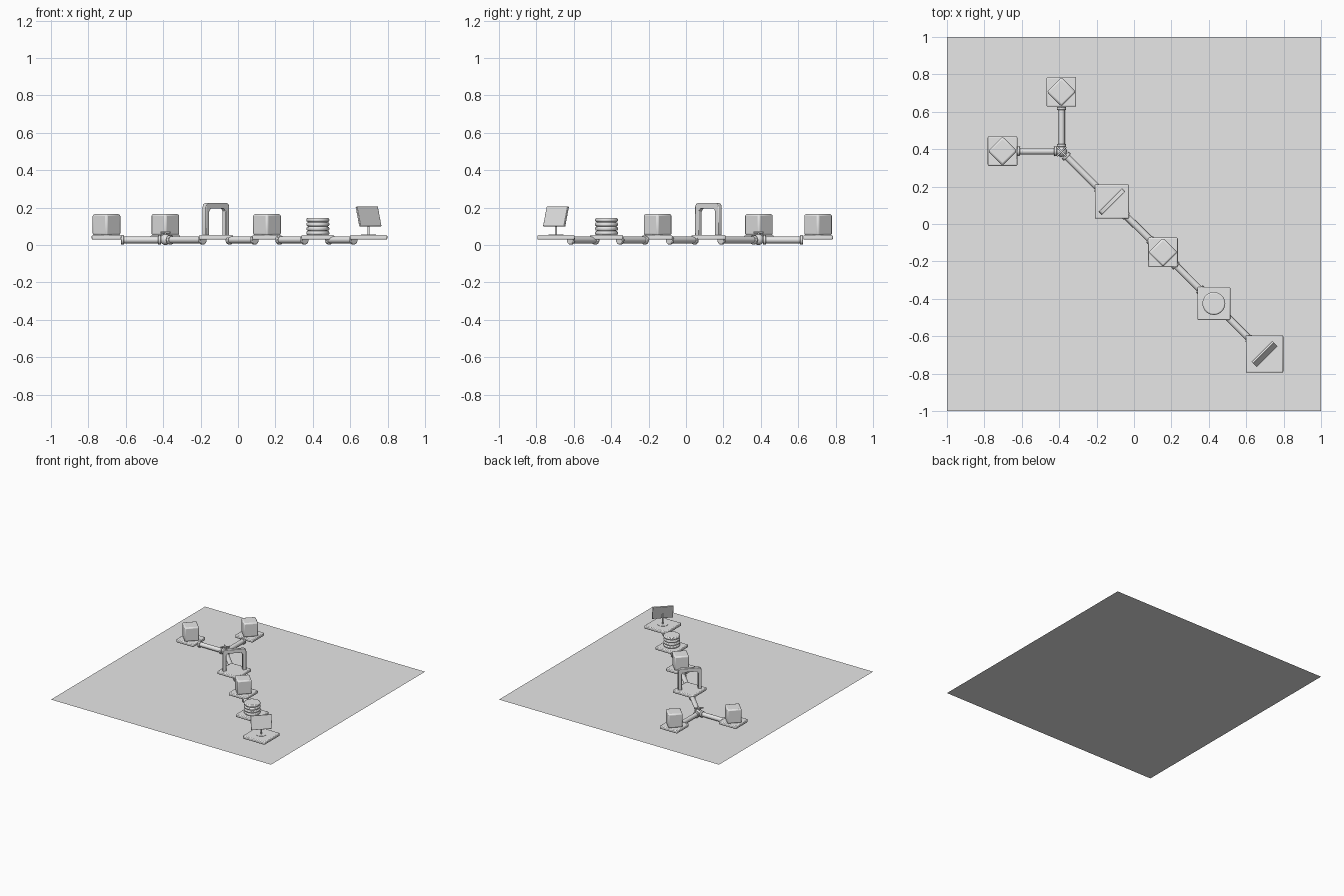
import bpy
import bmesh
import math
from mathutils import Vector, Matrix

if "Cube" in bpy.data.objects:
    bpy.data.objects.remove(bpy.data.objects["Cube"], do_unlink=True)

GREY = (0.8, 0.8, 0.8, 1)
grey = bpy.data.materials.new("light_grey")
grey.use_nodes = True
grey.diffuse_color = GREY
grey.node_tree.nodes["Principled BSDF"].inputs["Base Color"].default_value = GREY

DIAG = math.radians(45)
PAD_BOTTOM, PAD_TOP = 0.028, 0.053
PIPE_Z = 0.027


def finish(bm, name, loc=(0, 0, 0), rot=(0, 0, 0), bevel=0, segments=2):
    bmesh.ops.recalc_face_normals(bm, faces=bm.faces)
    mesh = bpy.data.meshes.new(name)
    bm.to_mesh(mesh)
    bm.free()
    mesh.materials.append(grey)
    obj = bpy.data.objects.new(name, mesh)
    bpy.context.collection.objects.link(obj)
    obj.location, obj.rotation_euler = loc, rot
    if bevel:
        mod = obj.modifiers.new("rounded_edges", "BEVEL")
        mod.width, mod.segments = bevel, segments
    bpy.ops.object.select_all(action="DESELECT")
    obj.select_set(True)
    bpy.context.view_layer.objects.active = obj
    bpy.ops.object.shade_smooth_by_angle(angle=math.radians(35))
    return obj


def box(name, size, loc, rot=(0, 0, 0), bevel=0.004):
    bm = bmesh.new()
    bmesh.ops.create_cube(bm, size=1, matrix=Matrix.Diagonal((*size, 1)))
    return finish(bm, name, loc, rot, bevel)


def cylinder(name, radius, start, end, bevel=0, sides=24):
    start, end = Vector(start), Vector(end)
    axis = end - start
    bm = bmesh.new()
    bmesh.ops.create_cone(bm, cap_ends=True, segments=sides, radius1=radius,
                          radius2=radius, depth=axis.length)
    turn = axis.to_track_quat("Z", "Y").to_euler()
    return finish(bm, name, (start + end) / 2, turn, bevel)


def pad(name, x, y, half):
    height = PAD_TOP - PAD_BOTTOM
    box(name + "_pad", (half * 2, half * 2, height),
        (x, y, PAD_BOTTOM + height / 2), bevel=0.006)


def pipe(name, a, b):
    a, b = Vector((*a, PIPE_Z)), Vector((*b, PIPE_Z))
    step = (b - a).normalized() * 0.008
    cylinder(name, 0.018, a, b)
    for label, p in (("start", a), ("end", b)):
        cylinder(f"{name}_{label}_collar", 0.025, p - step, p + step, 0.003)


# Ground sheet
bm = bmesh.new()
bmesh.ops.create_grid(bm, x_segments=1, y_segments=1, size=1)
finish(bm, "ground_sheet")

# Stations along the line
left_box, back_box = (-0.703, 0.39), (-0.388, 0.706)
hub, arch, middle_box = (-0.388, 0.388), (-0.118, 0.12), (0.155, -0.152)
stack, sign = (0.427, -0.425), (0.698, -0.695)

for name, spot in (("left", left_box), ("back", back_box), ("middle", middle_box)):
    pad(name, *spot, 0.079)
    box(name + "_block", (0.11, 0.11, 0.114), (*spot, 0.108), (0, 0, DIAG), 0.01)
pad("arch", *arch, 0.091)
pad("stack", *stack, 0.088)
pad("sign", *sign, 0.1)

# Pipes joining the stations
pipe("left_pipe", (-0.618, 0.389), (-0.42, 0.389))
pipe("back_pipe", (-0.388, 0.618), (-0.388, 0.42))
pipe("hub_pipe", (-0.362, 0.362), (-0.19, 0.19))
pipe("arch_pipe", (-0.045, 0.046), (0.088, -0.086))
pipe("middle_pipe", (0.222, -0.22), (0.355, -0.352))
pipe("stack_pipe", (0.487, -0.485), (0.617, -0.615))

# Junction hub with a crossed handle
bm = bmesh.new()
bmesh.ops.create_uvsphere(bm, u_segments=24, v_segments=12, radius=0.029)
finish(bm, "hub_ball", (*hub, 0.029))
cylinder("hub_stem", 0.009, (*hub, 0.05), (*hub, 0.07), sides=16)
for i, turn in enumerate((DIAG, -DIAG)):
    box(f"hub_handle_{i + 1}", (0.07, 0.01, 0.01), (*hub, 0.067), (0, 0, turn), 0.002)

# Arch: half outline mirrored, then extruded across the bar
half = [(0.062, PAD_TOP - 0.003), (0.062, 0.18), (0.05, 0.194)]
outer = [(0.089, PAD_TOP - 0.003), (0.089, 0.205), (0.083, 0.219), (0.07, 0.225)]
right = half[::-1] + outer
outline = right + [(-x, z) for x, z in right[::-1]]
bm = bmesh.new()
width = 0.026
face = bm.faces.new([bm.verts.new((x, -width / 2, z)) for x, z in outline])
side = bmesh.ops.extrude_face_region(bm, geom=[face])["geom"]
moved = [v for v in side if isinstance(v, bmesh.types.BMVert)]
bmesh.ops.translate(bm, verts=moved, vec=(0, width, 0))
finish(bm, "arch_frame", (*arch, 0), (0, 0, DIAG), 0.003)

# Stack of rounded discs around a core
cylinder("stack_core", 0.052, (*stack, 0.05), (*stack, 0.135), sides=32)
for i in range(4):
    z = PAD_TOP + i * 0.0233
    cylinder(f"stack_disc_{i + 1}", 0.061, (*stack, z), (*stack, z + 0.021), 0.007, 32)

# Tilted sign panel on a thin post
cylinder("sign_foot", 0.04, (*sign, 0.05), (*sign, PAD_TOP + 0.002), sides=32)
cylinder("sign_post", 0.006, (*sign, PAD_TOP), (*sign, 0.14), sides=16)
box("sign_panel", (0.158, 0.012, 0.109), (*sign, 0.152),
    (math.radians(-15), 0, DIAG), 0.002)
